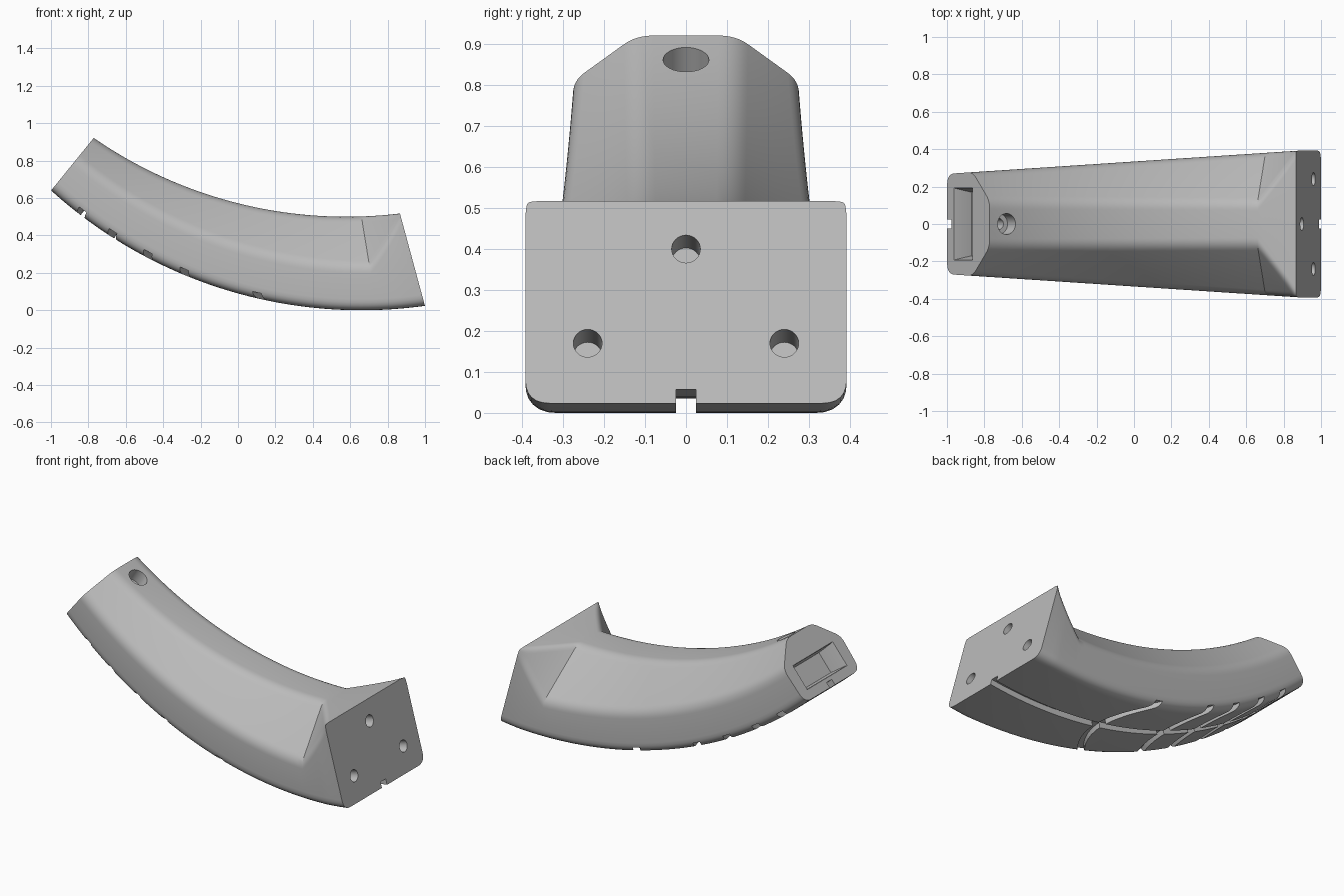
import bpy, bmesh
from math import sin, cos, radians, atan2
from mathutils import Vector, Matrix

if "Cube" in bpy.data.objects:
    bpy.data.objects.remove(bpy.data.objects["Cube"])

grey = bpy.data.materials.new("plain_grey")
grey.use_nodes = True
grey.diffuse_color = (0.5, 0.5, 0.5, 1)
grey.node_tree.nodes["Principled BSDF"].inputs["Base Color"].default_value = (0.5, 0.5, 0.5, 1)

SECTIONS = 48
FLARE = 0.88      # where the chamfers start opening into the square end


def lerp(a, b, t):
    return a + (b - a) * t


def arc(cx, cz, r, deg):
    return Vector((cx + r * sin(radians(deg)), 0, cz - r * cos(radians(deg))))


def under(deg, inset=0.0):
    """Point on the curved underside, moved into the body by inset."""
    return arc(0.66, 2.47, 2.47 - inset, deg)


def half_width(x):
    return min(0.392, 0.334 + 0.066 * x)


def make_object(name, bm):
    bmesh.ops.recalc_face_normals(bm, faces=bm.faces)
    mesh = bpy.data.meshes.new(name)
    bm.to_mesh(mesh)
    bm.free()
    mesh.materials.append(grey)
    obj = bpy.data.objects.new(name, mesh)
    bpy.context.collection.objects.link(obj)
    return obj


def loft(name, rings):
    bm = bmesh.new()
    loops = [[bm.verts.new(p) for p in ring] for ring in rings]
    n = len(loops[0])
    for a, b in zip(loops, loops[1:]):
        for i in range(n):
            j = (i + 1) % n
            bm.faces.new((a[i], a[j], b[j], b[i]))
    bm.faces.new(loops[0])
    bm.faces.new(loops[-1])
    return make_object(name, bm)


def fillet(prev, corner, nxt, radius, steps=6):
    a, b = prev - corner, nxt - corner
    p = corner + a.normalized() * min(radius, a.length * 0.45)
    q = corner + b.normalized() * min(radius, b.length * 0.45)
    ts = [k / steps for k in range(steps + 1)]
    return [p * (1 - t) ** 2 + corner * 2 * t * (1 - t) + q * t * t for t in ts]


def section(t):
    low = under(lerp(-42.2, 7.9, t))
    high = arc(0.58, 2.88, 2.38, lerp(-34.6, 6.9, t))
    height = (high - low).length
    w = half_width(low.x)
    open_up = max(0, (t - FLARE) / (1 - FLARE))
    drop = lerp(lerp(0.4, 0.53, t / FLARE), 0.02, open_up) if open_up else lerp(0.4, 0.53, t / FLARE)
    flat = lerp(0.115, w - 0.012, open_up)
    corners = [Vector(c) for c in ((0, 0), (w, 0), (w, height * (1 - drop)), (flat, height), (0, height))]
    half = []
    for i, radius in ((1, 0.06), (2, 0.04), (3, 0.04)):
        half += fillet(corners[i - 1], corners[i], corners[i + 1], radius)
    ring = half + [Vector((-p.x, p.y)) for p in reversed(half)]
    points = []
    for p in ring:
        q = low.lerp(high, p.y / height)
        q.y = p.x * half_width(q.x) / w
        points.append(q)
    return points


# Curved tapering body; sections are denser in the flared end
ts = [FLARE * i / SECTIONS for i in range(SECTIONS)] + [lerp(FLARE, 1, i / 10) for i in range(11)]
body = loft("curved_body", [section(t) for t in ts])


def cut(cutter):
    cutter.hide_render = True
    mod = body.modifiers.new("cut", "BOOLEAN")
    mod.operation = "DIFFERENCE"
    mod.solver = "EXACT"
    mod.object = cutter
    bpy.context.view_layer.objects.active = body
    bpy.ops.object.modifier_apply(modifier=mod.name)
    bpy.data.objects.remove(cutter)


def angle_at(x):
    lo, hi = -50, 20
    for _ in range(30):
        mid = (lo + hi) / 2
        lo, hi = (mid, hi) if under(mid).x < x else (lo, mid)
    return lo


def drill(name, point, axis, radius, depth):
    """Cylinder cutter entering at point along axis."""
    bm = bmesh.new()
    axis = Vector(axis).normalized()
    mid = Vector(point) + axis * (depth / 2 - 0.05)
    spin = axis.to_track_quat("Z", "Y").to_matrix().to_4x4()
    bmesh.ops.create_cone(bm, cap_ends=True, segments=32, radius1=radius, radius2=radius,
                          depth=depth + 0.1, matrix=Matrix.Translation(mid) @ spin)
    cut(make_object(name, bm))


# Lengthwise groove under the body
rings = []
for i in range(45):
    deg = lerp(-45, 10, i / 44)
    rings.append([under(deg, d) + Vector((0, y, 0))
                  for y, d in ((-0.025, -0.08), (0.025, -0.08), (0.025, 0.035), (-0.025, 0.035))])
cut(loft("long_groove", rings))

# Bowed cross grooves under the body
for x_end, bow in ((0.1, 0.15), (-0.31, 0.1), (-0.51, 0.08), (-0.7, 0.06), (-0.86, 0.04)):
    rings = []
    for i in range(17):
        y = lerp(-0.45, 0.45, i / 16)
        deg = angle_at(x_end + bow * (1 - (y / 0.33) ** 2))
        rings.append([under(deg + s, d) + Vector((0, y, 0))
                      for s, d in ((-0.6, -0.08), (0.6, -0.08), (0.6, 0.03), (-0.6, 0.03))])
    cut(loft("cross_groove", rings))

# Three mounting holes in the square end
top_corner, low_corner = arc(0.58, 2.88, 2.38, 6.9), under(7.9)
rise = (top_corner - low_corner).normalized()
inward = Vector((-rise.z, 0, rise.x))
for y, z in ((-0.24, 0.17), (0.24, 0.17), (0, 0.4)):
    p = low_corner + rise * ((z - low_corner.z) / rise.z)
    drill("mounting_hole", (p.x, y, p.z), inward, 0.035, 0.12)

# Pocket in the narrow end
a, b = under(-42.2), arc(0.58, 2.88, 2.38, -34.6)
along = (b - a).normalized()
normal = Vector((-along.z, 0, along.x))


def pocket_ring(half_y, start, end, depth):
    return [a + along * s - normal * depth + Vector((0, y, 0))
            for y, s in ((-half_y, start), (half_y, start), (half_y, end), (-half_y, end))]


cut(loft("end_pocket", [pocket_ring(0.2, 0.05, 0.22, -0.02), pocket_ring(0.19, 0.06, 0.21, 0.01),
                        pocket_ring(0.17, 0.07, 0.2, 0.11)]))

# Stepped screw hole in the top near the narrow end
entry = arc(0.58, 2.88, 2.38, -32)
down = (entry - Vector((0.58, 0, 2.88))).normalized()
drill("screw_head_hole", entry, down, 0.056, 0.08)
drill("screw_hole", entry, down, 0.03, 0.16)

bpy.ops.object.select_all(action="DESELECT")
body.select_set(True)
bpy.context.view_layer.objects.active = body
bpy.ops.object.shade_smooth_by_angle(angle=radians(25))
